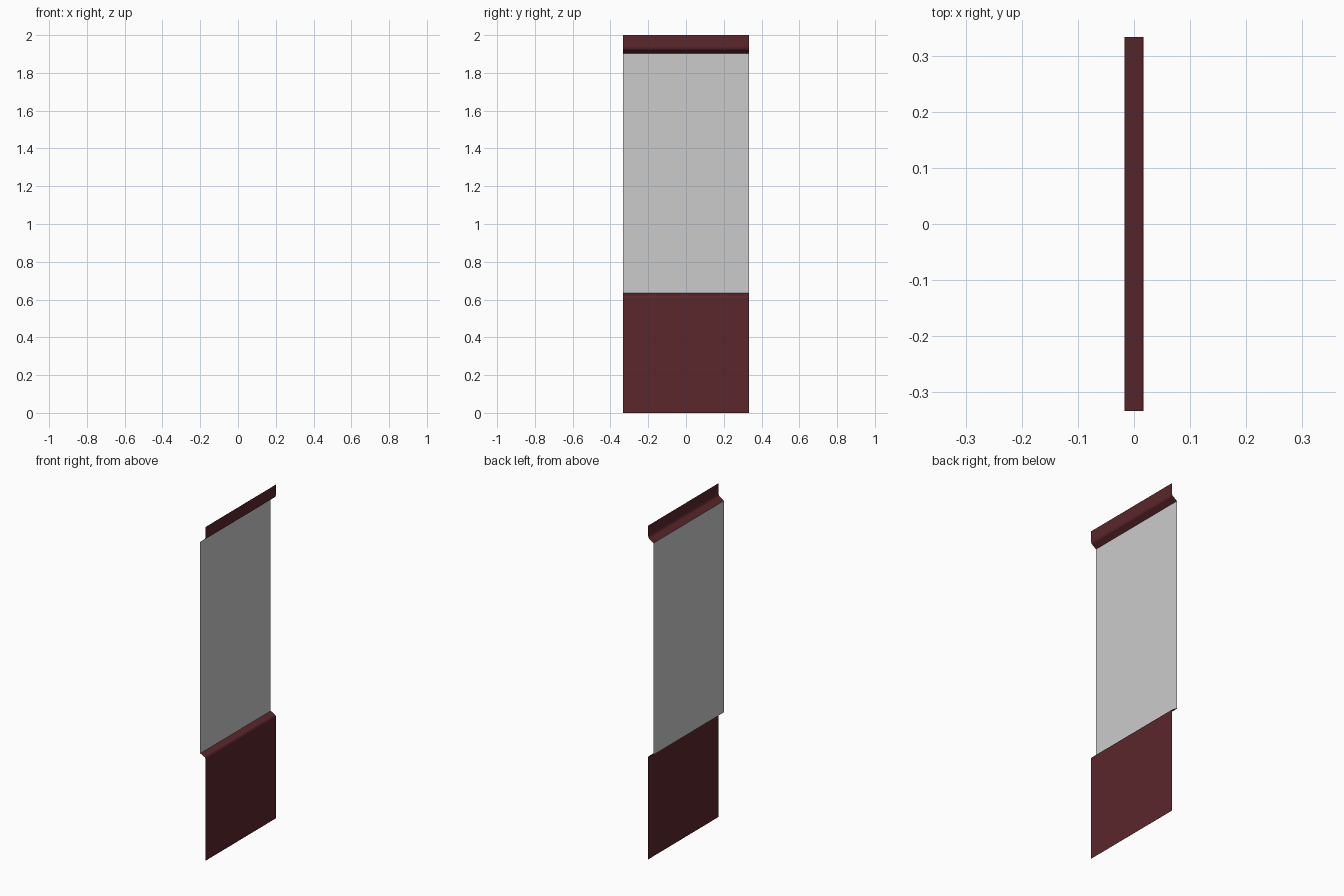
import bpy

if "Cube" in bpy.data.objects:
    bpy.data.objects.remove(bpy.data.objects["Cube"])

HALF = 1 / 3  # half width along y


def strip(name, profile, mat=None):
    """Sweep an open (x, z) profile along y as a thin single sheet."""
    verts = [(x, y, z) for x, z in profile for y in (-HALF, HALF)]
    faces = [(2 * i, 2 * i + 1, 2 * i + 3, 2 * i + 2) for i in range(len(profile) - 1)]
    mesh = bpy.data.meshes.new(name)
    mesh.from_pydata(verts, [], faces)
    obj = bpy.data.objects.new(name, mesh)
    bpy.context.collection.objects.link(obj)
    if mat:
        mesh.materials.append(mat)
    return obj


wood = bpy.data.materials.new("dark_red_wood")
wood.diffuse_color = (0.105, 0.02, 0.025, 1)
wood.use_nodes = True
wood.node_tree.nodes["Principled BSDF"].inputs["Base Color"].default_value = wood.diffuse_color

# lower panelling with its sloping cap rail
strip("wainscot", [(0.017, 0), (0.017, 0.612), (0.013, 0.620),
                   (-0.009, 0.632), (-0.017, 0.635)], wood)

# plain recessed wall surface
strip("wall_panel", [(-0.017, 0.635), (-0.017, 1.903)])

# top moulding: stepped slope and upright fascia
strip("cornice", [(-0.017, 1.903), (-0.009, 1.909), (0.013, 1.925),
                  (0.017, 1.935), (0.017, 2.0)], wood)
